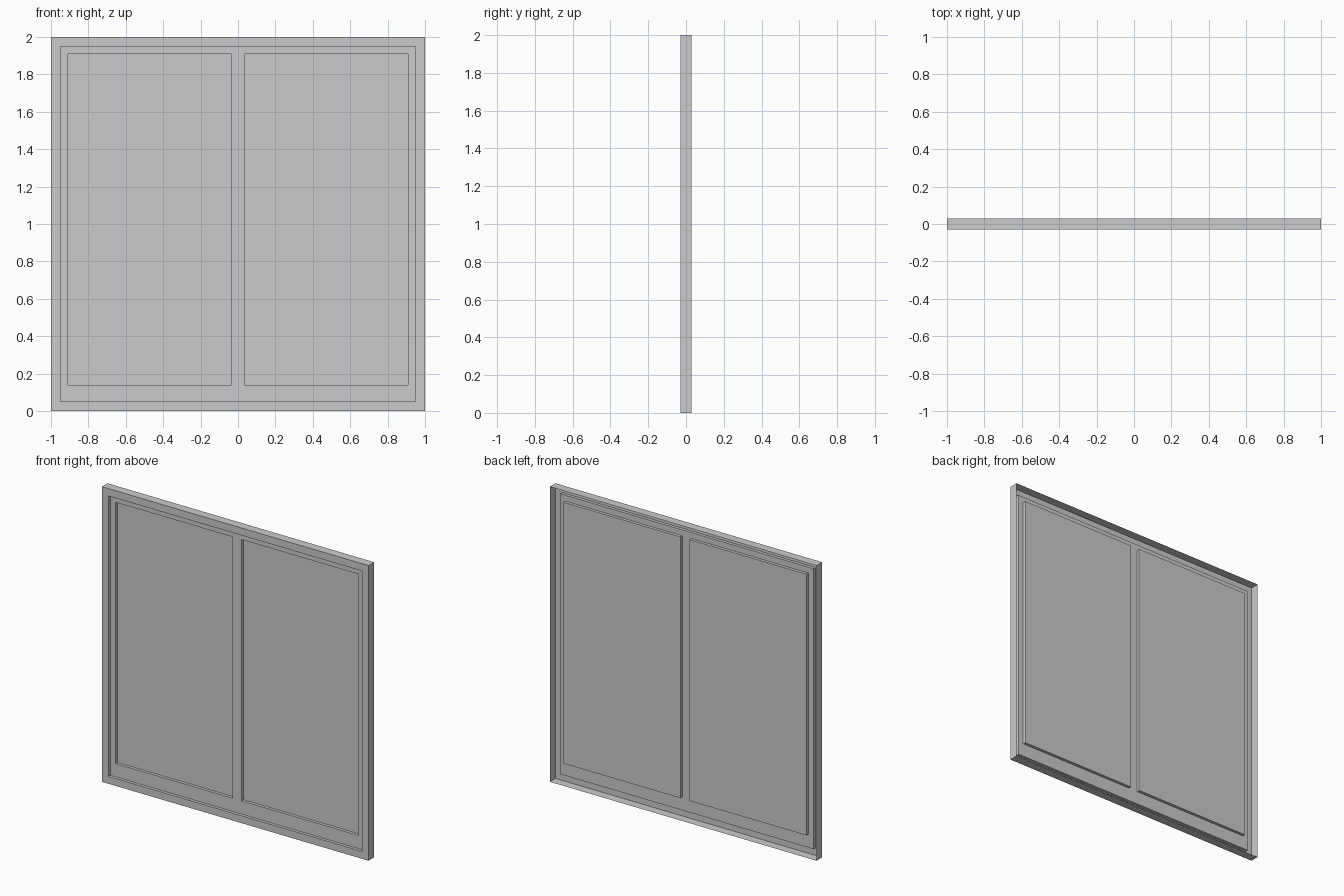
import bpy, bmesh

if "Cube" in bpy.data.objects:
    bpy.data.objects.remove(bpy.data.objects["Cube"])

FRONT, SASH, PANE, BACK = -0.03, -0.01, 0.01, 0.03


def loop(bm, x0, x1, z0, z1, y):
    return [bm.verts.new(p) for p in ((x0, y, z0), (x1, y, z0), (x1, y, z1), (x0, y, z1))]


def bridge(bm, a, b):
    for i in range(4):
        j = (i + 1) % 4
        bm.faces.new((a[i], a[j], b[j], b[i]))


def finish(bm, name):
    me = bpy.data.meshes.new(name)
    bm.to_mesh(me)
    bm.free()
    ob = bpy.data.objects.new(name, me)
    bpy.context.collection.objects.link(ob)


# outer frame: open-backed shell with a stepped inner rebate
bm = bmesh.new()
loops = [loop(bm, -1, 1, 0, 2, BACK),
         loop(bm, -1, 1, 0, 2, FRONT),
         loop(bm, -0.95, 0.95, 0.05, 1.95, FRONT),
         loop(bm, -0.95, 0.95, 0.05, 1.95, SASH)]
for a, b in zip(loops, loops[1:]):
    bridge(bm, a, b)
finish(bm, "outer_frame")

# sash: flat sheet with two openings, each with reveals going back to the pane
XS = (-0.95, -0.91, -0.035, 0.035, 0.91, 0.95)
ZS = (0.05, 0.14, 1.91, 1.95)
bm = bmesh.new()
grid = [[bm.verts.new((x, SASH, z)) for x in XS] for z in ZS]
for r in range(len(ZS) - 1):
    for c in range(len(XS) - 1):
        ring = [grid[r][c], grid[r][c + 1], grid[r + 1][c + 1], grid[r + 1][c]]
        if r == 1 and c in (1, 3):
            bridge(bm, ring, loop(bm, XS[c], XS[c + 1], ZS[1], ZS[2], PANE))
        else:
            bm.faces.new(ring)
finish(bm, "sash")

# window panes
for name, x0, x1 in (("left_pane", XS[1], XS[2]), ("right_pane", XS[3], XS[4])):
    bm = bmesh.new()
    bm.faces.new(loop(bm, x0, x1, ZS[1], ZS[2], PANE))
    finish(bm, name)
